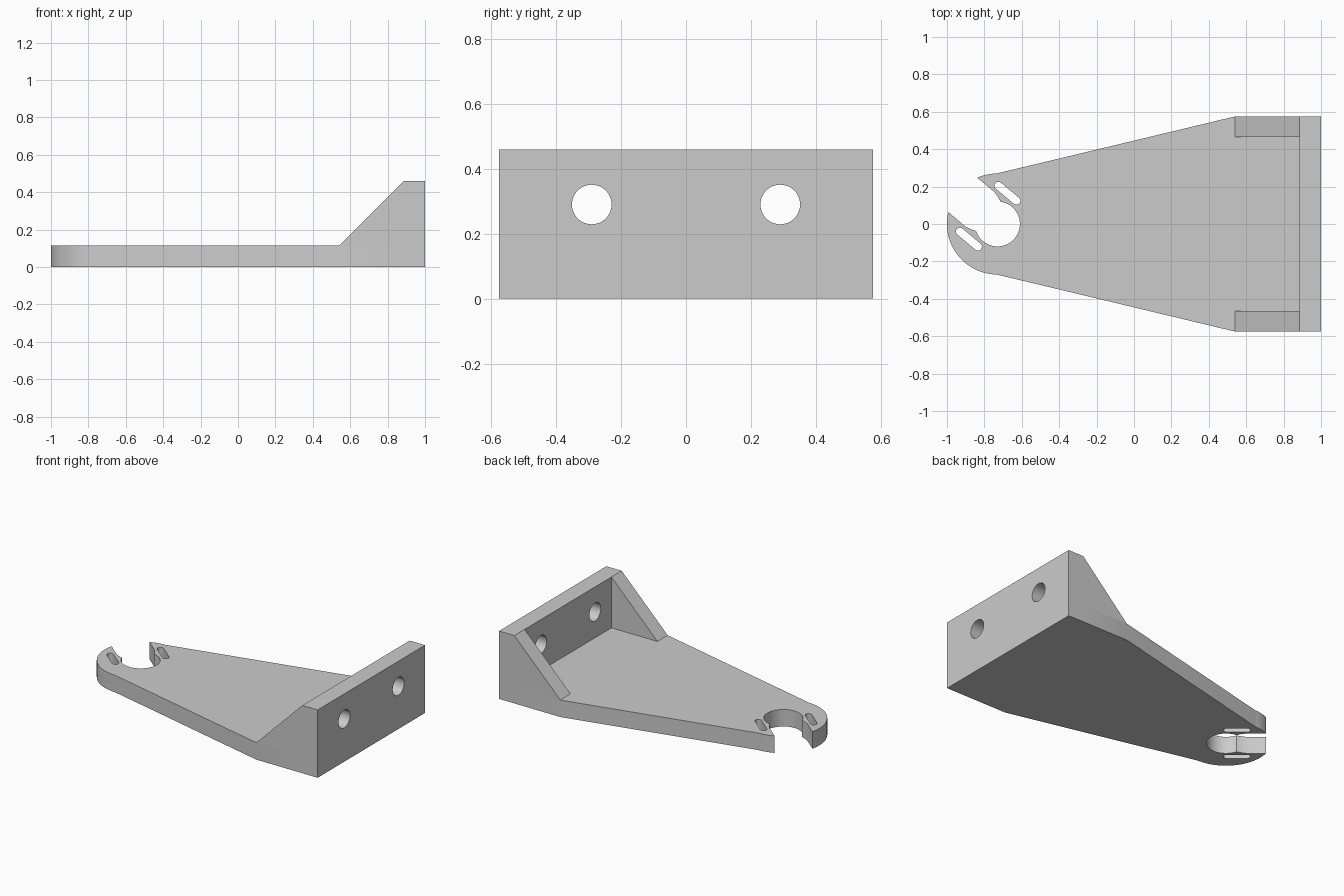
import bpy, bmesh, math
from mathutils import Matrix, Vector

cube = bpy.data.objects.get("Cube")
if cube:
    bpy.data.objects.remove(cube, do_unlink=True)

grey = bpy.data.materials.new("plain_grey")
grey.use_nodes = True
grey.diffuse_color = (0.6, 0.6, 0.6, 1)
grey.node_tree.nodes["Principled BSDF"].inputs["Base Color"].default_value = (0.6, 0.6, 0.6, 1)


def arc(cx, cy, r, start, end, steps):
    """Points along an arc, angles in degrees."""
    angles = [math.radians(start + (end - start) * i / steps) for i in range(steps + 1)]
    return [(cx + r * math.cos(a), cy + r * math.sin(a)) for a in angles]


def extrude_profile(name, loops, depth, matrix):
    """Fill the first loop, leave the others as holes, and extrude to depth."""
    curve = bpy.data.curves.new(name + "_profile", 'CURVE')
    curve.dimensions = '2D'
    curve.fill_mode = 'BOTH'
    curve.extrude = depth / 2
    for loop in loops:
        spline = curve.splines.new('POLY')
        spline.points.add(len(loop) - 1)
        for point, (u, v) in zip(spline.points, loop):
            point.co = (u, v, 0, 1)
        spline.use_cyclic_u = True
    helper = bpy.data.objects.new(name + "_helper", curve)
    bpy.context.collection.objects.link(helper)
    graph = bpy.context.evaluated_depsgraph_get()
    mesh = bpy.data.meshes.new_from_object(helper.evaluated_get(graph))
    bpy.data.objects.remove(helper, do_unlink=True)

    bm = bmesh.new()
    bm.from_mesh(mesh)
    bmesh.ops.translate(bm, verts=bm.verts, vec=(0, 0, depth / 2))
    bmesh.ops.transform(bm, matrix=matrix, verts=bm.verts)
    bmesh.ops.remove_doubles(bm, verts=bm.verts, dist=0.0002)
    bmesh.ops.recalc_face_normals(bm, faces=bm.faces)
    bm.to_mesh(mesh)
    bm.free()
    mesh.name = name
    mesh.materials.clear()
    mesh.materials.append(grey)
    obj = bpy.data.objects.new(name, mesh)
    bpy.context.collection.objects.link(obj)
    bpy.ops.object.select_all(action='DESELECT')
    obj.select_set(True)
    bpy.context.view_layer.objects.active = obj
    bpy.ops.object.shade_smooth_by_angle(angle=math.radians(30))
    return obj


# Main dimensions
width, height, thick = 0.575, 0.46, 0.115
wall_x, taper_x = 0.885, 0.54
eye_x, end_r, bore_r = -0.73, 0.27, 0.12
mouth = 140                       # direction the open jaw faces, degrees
throat, gap = 0.102, 0.12         # half widths of the jaw opening
along = Vector((math.cos(math.radians(mouth)), math.sin(math.radians(mouth))))
across = Vector((along.y, -along.x))


def jaw(a, n):
    """Point at a distance along the mouth direction and n across it."""
    p = Vector((eye_x, 0)) + along * a + across * n
    return (p.x, p.y)


# Tapered plate with an open round jaw and a relief slot on each side of it
tip = math.degrees(math.asin(gap / end_r))
lip = math.degrees(math.asin(throat / bore_r))
neck = [(0.123, gap), (0.09, 0.112)]
outline = [(wall_x, -width), (wall_x, width), (taper_x, width)]
outline += arc(eye_x, 0, end_r, 91, mouth - tip, 8)
outline += [jaw(a, n) for a, n in neck]
outline += arc(eye_x, 0, bore_r, mouth - lip, mouth + lip - 360, 48)
outline += [jaw(a, -n) for a, n in reversed(neck)]
outline += arc(eye_x, 0, end_r, mouth + tip, 269, 32)
outline += [(taper_x, -width)]

slots = []
for side in (1, -1):
    near, far = jaw(0.002, side * 0.16), jaw(0.128, side * 0.16)
    slots.append(arc(*far, 0.021, mouth - 90, mouth + 90, 10)
                 + arc(*near, 0.021, mouth + 90, mouth + 270, 10))
extrude_profile("tapered_plate", [outline] + slots, thick, Matrix.Identity(4))

# Upright mounting wall with two bolt holes
wall_matrix = Matrix(((0, 0, 1, wall_x), (1, 0, 0, 0), (0, 1, 0, 0), (0, 0, 0, 1)))
panel = [(-width, 0), (width, 0), (width, height), (-width, height)]
holes = [arc(y, 0.29, 0.061, 0, 350, 35) for y in (-0.29, 0.29)]
extrude_profile("mounting_wall", [panel] + holes, 1 - wall_x, wall_matrix)

# Triangular gussets bracing the wall at both edges
triangle = [(taper_x, thick), (wall_x, thick), (wall_x, height)]
for name, y in (("back_gusset", width), ("front_gusset", 0.11 - width)):
    gusset_matrix = Matrix(((1, 0, 0, 0), (0, 0, -1, y), (0, 1, 0, 0), (0, 0, 0, 1)))
    extrude_profile(name, [triangle], 0.11, gusset_matrix)
